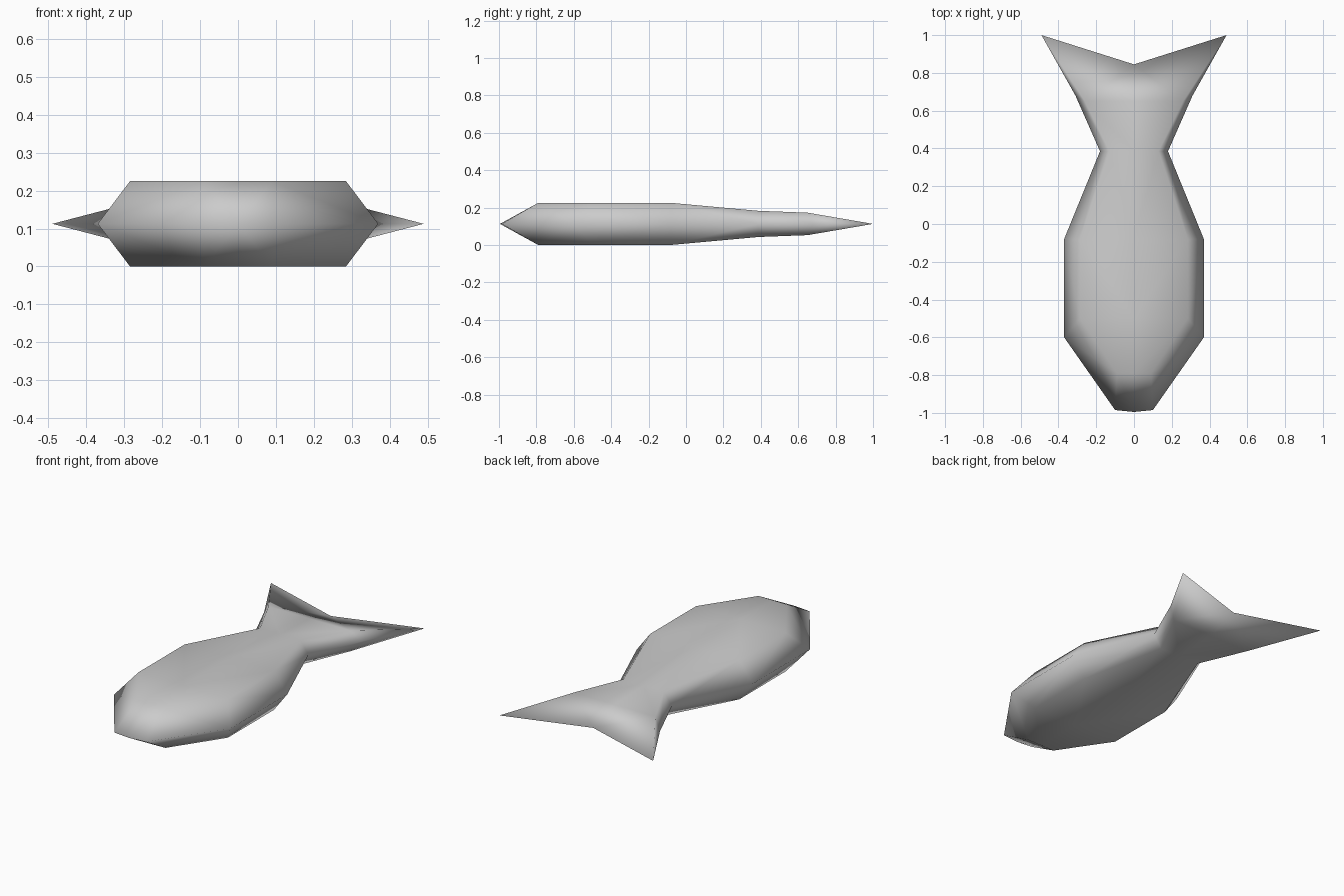
import bpy, bmesh

if "Cube" in bpy.data.objects:
    bpy.data.objects.remove(bpy.data.objects["Cube"])

MID = 0.1125  # height of the rim that runs around the fish

# Stations from nose to tail: rim (x, y), upper shoulder (x, y), upper height above the rim
STATIONS = [
    ((0.10, -0.985), (0.09, -0.79), 0.1125),
    ((0.37, -0.60), (0.285, -0.50), 0.1125),
    ((0.37, -0.08), (0.285, -0.08), 0.1125),
    ((0.18, 0.385), (0.13, 0.385), 0.07),
    ((0.31, 0.68), (0.26, 0.65), 0.06),
]

bm = bmesh.new()
rows = []
for rim, shoulder, h in STATIONS:
    rows.append([bm.verts.new((0, shoulder[1], h)),
                 bm.verts.new((*shoulder, h)),
                 bm.verts.new((*rim, 0))])

# Upper right quarter of the body
for a, b in zip(rows, rows[1:]):
    for i in range(2):
        bm.faces.new((a[i], a[i + 1], b[i + 1], b[i]))

# Nose
nose = bm.verts.new((0, -0.995, 0))
bm.faces.new((nose, rows[0][2], rows[0][1], rows[0][0]))

# Forked tail
notch = bm.verts.new((0, 0.845, 0))
tip = bm.verts.new((0.49, 1.0, 0))
centre, shoulder, rim = rows[-1]
bm.faces.new((centre, shoulder, notch))
bm.faces.new((shoulder, tip, notch))
bm.faces.new((shoulder, rim, tip))

bmesh.ops.recalc_face_normals(bm, faces=bm.faces)
if sum(f.normal.z for f in bm.faces) < 0:
    bmesh.ops.reverse_faces(bm, faces=bm.faces)
for f in bm.faces:
    f.smooth = True

mesh = bpy.data.meshes.new("fish_body")
bm.to_mesh(mesh)
bm.free()
fish = bpy.data.objects.new("fish_body", mesh)
bpy.context.collection.objects.link(fish)
fish.location.z = MID

# Mirror to the left side and the underside
mirror = fish.modifiers.new("mirror", "MIRROR")
mirror.use_axis = (True, False, True)
mirror.use_clip = True

grey = bpy.data.materials.new("light_grey")
grey.diffuse_color = (0.6, 0.6, 0.6, 1)
grey.use_nodes = True
grey.node_tree.nodes["Principled BSDF"].inputs["Base Color"].default_value = grey.diffuse_color
mesh.materials.append(grey)
